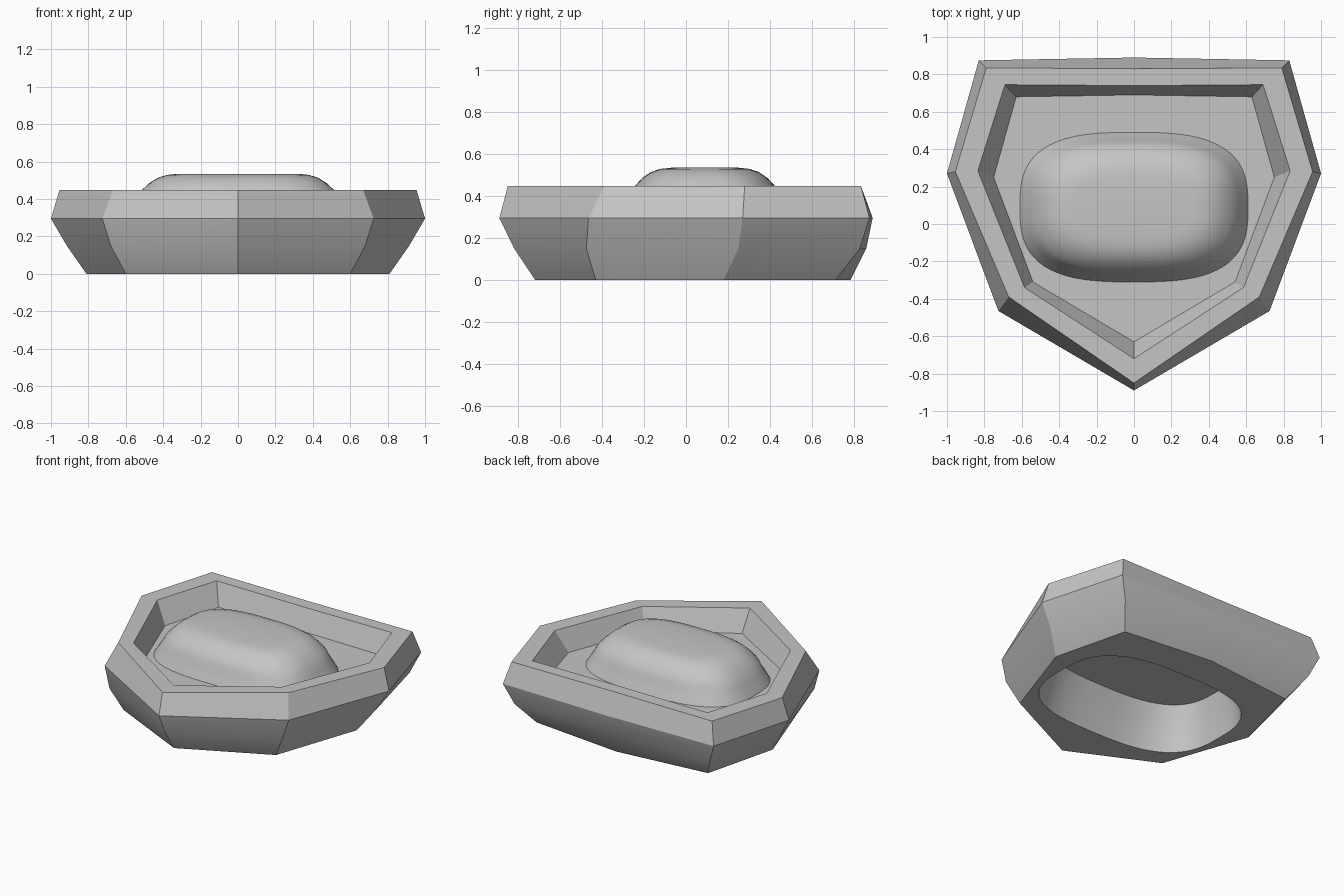
import bpy, bmesh, math

cube = bpy.data.objects.get("Cube")
if cube:
    bpy.data.objects.remove(cube, do_unlink=True)

grey = bpy.data.materials.new("plain grey")
grey.use_nodes = True
colour = (0.56, 0.56, 0.56, 1)
grey.diffuse_color = colour
grey.node_tree.nodes["Principled BSDF"].inputs["Base Color"].default_value = colour


def shield(half, z):
    """Mirror a right-hand outline (tip to back middle) into a closed ring."""
    left = [(-x, y) for x, y in half[-2:0:-1]]
    return [(x, y, z) for x, y in half + left]


def rounded(rx, ry, z, cy=0.09, power=2.9, count=64):
    """Rounded rectangle ring as a superellipse."""
    ring = []
    for i in range(count):
        a = 2 * math.pi * i / count
        c, s = math.cos(a), math.sin(a)
        ring.append((rx * math.copysign(abs(c) ** (2 / power), c),
                     cy + ry * math.copysign(abs(s) ** (2 / power), s), z))
    return ring


def add_ring(bm, points):
    return [bm.verts.new(p) for p in points]


def loft(bm, rings):
    """Skin consecutive rings and return their vertices."""
    loops = [add_ring(bm, r) for r in rings]
    for a, b in zip(loops, loops[1:]):
        n = len(a)
        for i in range(n):
            j = (i + 1) % n
            bm.faces.new((a[i], a[j], b[j], b[i]))
    return loops


def loop_edges(bm, loop):
    found = []
    for a, b in zip(loop, loop[1:] + loop[:1]):
        found.append(bm.edges.get((a, b)) or bm.edges.new((a, b)))
    return found


def fill_between(bm, outer, inner, up):
    """Flat face with a hole."""
    edges = loop_edges(bm, outer) + loop_edges(bm, inner)
    made = bmesh.ops.triangle_fill(bm, edges=edges, use_beauty=True, normal=(0, 0, up))
    for f in made["geom"]:
        if isinstance(f, bmesh.types.BMFace):
            f.normal_update()
            if f.normal.z * up < 0:
                f.normal_flip()


def finish(bm, name, angle):
    mesh = bpy.data.meshes.new(name)
    bm.to_mesh(mesh)
    bm.free()
    mesh.materials.append(grey)
    obj = bpy.data.objects.new(name, mesh)
    bpy.context.collection.objects.link(obj)
    bpy.ops.object.select_all(action="DESELECT")
    obj.select_set(True)
    bpy.context.view_layer.objects.active = obj
    bpy.ops.object.shade_smooth_by_angle(angle=math.radians(angle))


FLOOR = 0.30
collar = rounded(0.61, 0.40, FLOOR)
opening = rounded(0.67, 0.47, 0, cy=0.06)

# Faceted hull: outer wall, flat rim, sloping inner wall
bm = bmesh.new()
hull = loft(bm, [
    shield([(0, -0.72), (0.60, -0.43), (0.81, 0.18), (0.675, 0.715), (0, 0.785)], 0),
    shield([(0, -0.82), (0.68, -0.475), (0.915, 0.25), (0.77, 0.83), (0, 0.86)], 0.15),
    shield([(0, -0.89), (0.725, -0.465), (1.0, 0.27), (0.83, 0.875), (0, 0.89)], 0.295),
    shield([(0, -0.85), (0.67, -0.39), (0.955, 0.28), (0.79, 0.835), (0, 0.83)], 0.447),
    shield([(0, -0.72), (0.585, -0.34), (0.835, 0.285), (0.69, 0.745), (0, 0.74)], 0.447),
    shield([(0, -0.63), (0.54, -0.31), (0.75, 0.25), (0.63, 0.68), (0, 0.69)], FLOOR),
])
# Recessed floor and underside, each open in the middle
fill_between(bm, hull[-1], add_ring(bm, collar), 1)
fill_between(bm, hull[0], add_ring(bm, opening), -1)
finish(bm, "hull", 22)

# Rounded dome with a low collar at its base
bm = bmesh.new()
dome = loft(bm, [
    collar,
    rounded(0.587, 0.382, 0.34),
    rounded(0.562, 0.362, 0.38),
    rounded(0.54, 0.35, 0.42),
    rounded(0.512, 0.332, 0.45),
    rounded(0.475, 0.30, 0.485),
    rounded(0.43, 0.26, 0.513),
    rounded(0.38, 0.215, 0.529),
    rounded(0.32, 0.16, 0.535),
])
bm.faces.new(dome[-1])
finish(bm, "dome", 40)

# Hollow underside: tapering wall up to a flat ceiling below the dome
bm = bmesh.new()
hollow = loft(bm, [
    opening,
    rounded(0.655, 0.455, 0.10, cy=0.07),
    rounded(0.635, 0.43, 0.20, cy=0.08),
    collar,
])
bm.faces.new(hollow[-1])
bmesh.ops.reverse_faces(bm, faces=bm.faces[:])
finish(bm, "hollow_underside", 40)
